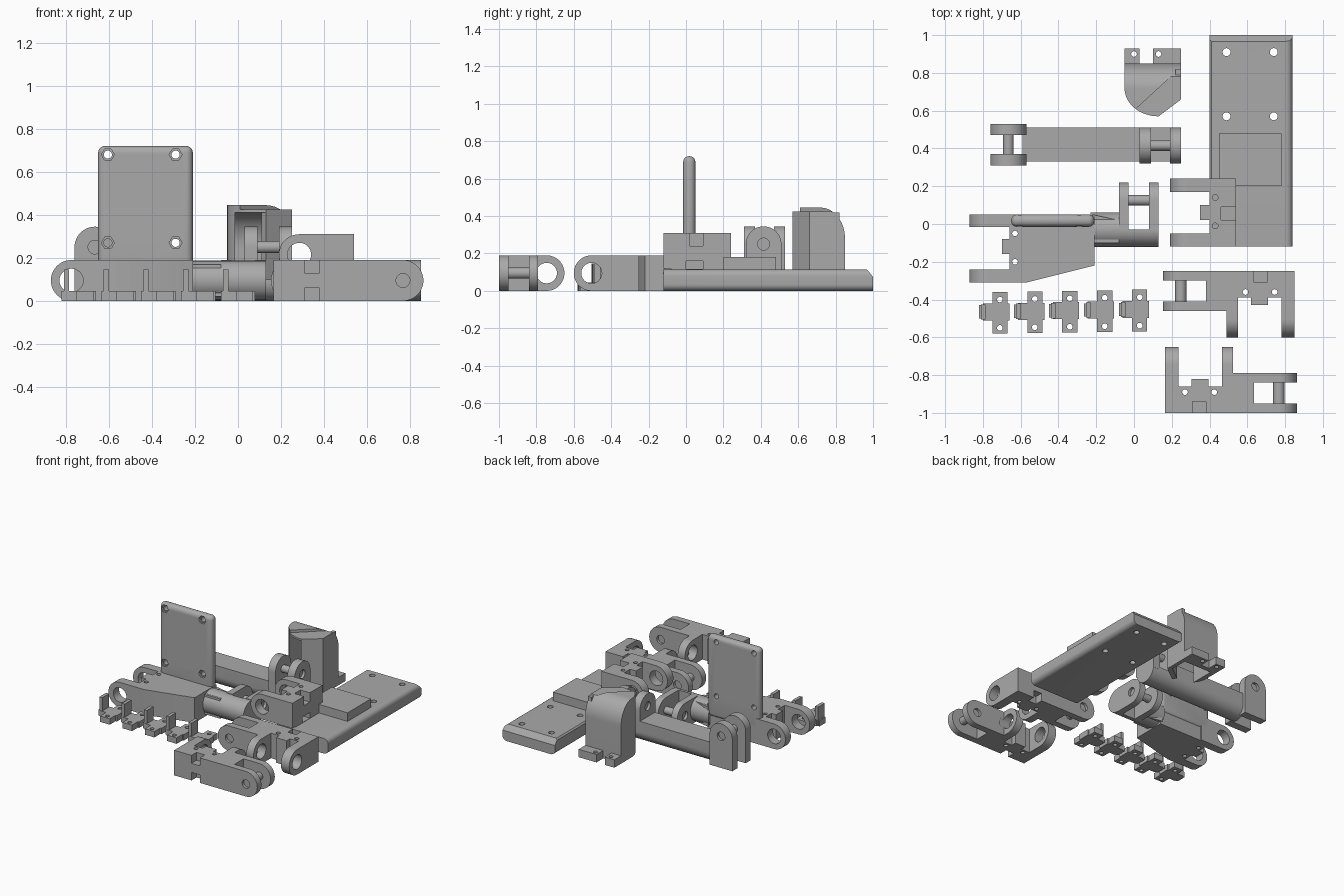
import bpy, bmesh, math
from mathutils import Vector

cube = bpy.data.objects.get("Cube")
if cube:
    bpy.data.objects.remove(cube)

grey = bpy.data.materials.new("plain_grey")
grey.use_nodes = True
colour = (0.4, 0.4, 0.4, 1)
grey.diffuse_color = colour
grey.node_tree.nodes["Principled BSDF"].inputs["Base Color"].default_value = colour


def prism(axis, pts, lo, hi):
    """Extrude a 2D outline along an axis; outline uses the other two axes in order."""
    place = {"x": lambda u, v, w: (w, u, v),
             "y": lambda u, v, w: (u, w, v),
             "z": lambda u, v, w: (u, v, w)}[axis]
    bm = bmesh.new()
    face = bm.faces.new([bm.verts.new(place(u, v, lo)) for u, v in pts])
    new = bmesh.ops.extrude_face_region(bm, geom=[face])["geom"]
    shift = Vector(place(0, 0, hi - lo))
    bmesh.ops.translate(bm, vec=shift, verts=[g for g in new if isinstance(g, bmesh.types.BMVert)])
    bmesh.ops.recalc_face_normals(bm, faces=bm.faces)
    return bm


def box(x0, x1, y0, y1, z0, z1, bevel=0):
    bm = prism("z", [(x0, y0), (x1, y0), (x1, y1), (x0, y1)], z0, z1)
    if bevel:
        bmesh.ops.bevel(bm, geom=bm.edges[:], offset=bevel, segments=5, profile=0.5, affect="EDGES")
    return bm


def arc(c, rx, ry, a0, a1, n=16):
    angles = [math.radians(a0 + (a1 - a0) * i / n) for i in range(n + 1)]
    return [(c[0] + rx * math.cos(a), c[1] + ry * math.sin(a)) for a in angles]


def rod(axis, c, r, lo, hi, n=32):
    return prism(axis, arc(c, r, r, 0, 360, n)[:-1], lo, hi)


def lug(axis, c, length, lo, hi, angle=0, r=0.095):
    """Plate with one round end at c and a straight stem towards angle."""
    pts = arc(c, r, r, angle + 90, angle + 270, 24)
    a = math.radians(angle)
    step = Vector((math.cos(a), math.sin(a))) * length
    pts += [Vector(pts[-1]) + step, Vector(pts[0]) + step]
    return prism(axis, pts, lo, hi)


def part(name, solids, cuts=(), keep=()):
    """Join solids, subtract cuts, intersect with keep, and bake one object."""
    helpers = []

    def mesh_object(bm):
        me = bpy.data.meshes.new(name)
        bm.to_mesh(me)
        bm.free()
        ob = bpy.data.objects.new(name + "_piece", me)
        bpy.context.collection.objects.link(ob)
        ob.hide_render = True
        helpers.append(ob)
        return ob

    base = mesh_object(solids[0])
    jobs = [("INTERSECT", b) for b in keep] + [("UNION", b) for b in solids[1:]]
    jobs += [("DIFFERENCE", b) for b in cuts]
    for kind, bm in jobs:
        mod = base.modifiers.new(kind, "BOOLEAN")
        mod.operation = kind
        mod.solver = "EXACT"
        mod.object = mesh_object(bm)
    deps = bpy.context.evaluated_depsgraph_get()
    me = bpy.data.meshes.new_from_object(base.evaluated_get(deps))
    me.name = name
    for h in helpers:
        bpy.data.objects.remove(h)
    me.materials.clear()
    me.materials.append(grey)
    ob = bpy.data.objects.new(name, me)
    bpy.context.collection.objects.link(ob)
    bpy.ops.object.select_all(action="DESELECT")
    ob.select_set(True)
    bpy.context.view_layer.objects.active = ob
    bpy.ops.object.shade_smooth_by_angle(angle=math.radians(30))
    return ob


def copy_of(ob, name, location, turn=0):
    new = bpy.data.objects.new(name, ob.data)
    bpy.context.collection.objects.link(new)
    new.location = location
    new.rotation_euler.z = turn


def recesses(axis, c, lo, hi, r=0.032, depth=0.02):
    return [rod(axis, c, r, lo - 0.05, lo + depth), rod(axis, c, r, hi - depth, hi + 0.05)]


def screw_holes(points):
    return [rod("z", p, 0.015, -0.1, 0.5, 16) for p in points]


# Base plate with raised block and hinge bracket
r = 0.035
x0, x1, z1 = 0.40, 0.84, 0.115
outline = (arc((x0 + r, r), r, r, 180, 270, 6) + arc((x1 - r, r), r, r, 270, 360, 6)
           + arc((x1 - r, z1 - r), r, r, 0, 90, 6) + [(x0 + 0.01, z1), (x0, z1 - 0.01)])
part("base_plate",
     [prism("y", outline, -0.12, 1.0), box(0.45, 0.78, 0.20, 0.48, 0.05, 0.18)],
     [prism("x", [(0.955, 0.13), (1.02, 0.05), (1.02, 0.13)], 0.3, 0.9)]
     + [rod("z", (x, y), 0.021, -0.1, 0.3, 20) for x in (0.49, 0.74) for y in (0.57, 0.91)])
hinge = (0.285, 0.215)
part("base_bracket",
     [box(0.40, 0.54, -0.08, 0.20, 0.10, 0.31), box(0.35, 0.42, 0.02, 0.10, 0.12, 0.31),
      lug("y", hinge, 0.255, -0.12, -0.05), lug("y", hinge, 0.255, 0.17, 0.24)],
     [rod("y", hinge, 0.055, -0.3, 0.4), box(0.46, 0.6, 0.02, 0.09, 0.24, 0.4),
      box(0.46, 0.6, 0.0, 0.09, 0.118, 0.16)] + screw_holes([(0.43, 0.14), (0.43, -0.01)]))

# Forearm: tapered body, large fork, round neck and small fork
hinge, tip = (-0.775, 0.095), (0.125, 0.095)
body = [(-0.66, 0.04), (-0.66, -0.30), (-0.57, -0.31), (-0.21, -0.22), (-0.21, 0.04)]
part("forearm",
     [prism("z", body, 0, 0.19), box(-0.70, -0.64, -0.16, -0.08, 0, 0.19),
      lug("y", hinge, 0.2, -0.31, -0.24), lug("y", hinge, 0.2, -0.015, 0.05),
      prism("z", [(-0.22, 0.05), (-0.22, -0.1), (-0.08, -0.1), (-0.08, 0.02)], 0.02, 0.17),
      rod("x", (-0.03, 0.095), 0.092, -0.23, 0.13),
      lug("x", tip, 0.15, -0.08, -0.03, 180), lug("x", tip, 0.15, 0.08, 0.13, 180)],
     [rod("y", hinge, 0.055, -0.4, 0.2), box(-0.03, 0.08, -0.03, 0.3, -0.1, 0.3)]
     + recesses("x", tip, -0.08, 0.13) + screw_holes([(-0.63, -0.05), (-0.63, -0.2)]))
part("forearm_pin", [rod("x", tip, 0.028, -0.05, 0.10)])

# Upright mounting plate with hexagonal screw seats
corners = [(x, z) for x in (-0.605, -0.29) for z in (0.27, 0.68)]
part("mounting_plate", [box(-0.65, -0.21, -0.015, 0.05, 0.10, 0.72, 0.03)],
     [rod("y", c, 0.019, -0.2, 0.2, 20) for c in corners]
     + [rod("y", c, 0.03, -0.2, 0.0, 6) for c in corners])

# Upper arm: trough-shaped beam with a crossed fork at each end
left, right = (-0.665, 0.25), (0.415, 0.25)
beam = arc((0.42, 0.09), 0.09, 0.09, 180, 360, 20) + [(0.51, 0.17), (0.33, 0.17)]
part("upper_arm",
     [prism("x", beam, -0.59, 0.25),
      lug("y", left, 0.24, 0.31, 0.37, 270), lug("y", left, 0.24, 0.47, 0.53, 270),
      lug("x", right, 0.17, 0.03, 0.09, 270), lug("x", right, 0.17, 0.19, 0.25, 270)],
     [box(0.09, 0.19, 0.2, 0.6, 0.1, 0.5)]
     + recesses("y", left, 0.31, 0.53) + recesses("x", right, 0.03, 0.25))
part("upper_arm_left_pin", [rod("y", left, 0.028, 0.35, 0.49)])
part("upper_arm_right_pin", [rod("x", right, 0.028, 0.07, 0.21)])

# Curved guard: hooded shell, trimmed in plan, with two feet


def hood(inset):
    top, back = 0.445 - inset, 0.85 - inset
    return arc((back - 0.13, top - 0.165), 0.13, 0.165, 0, 90) + [(0.4, top), (0.4, -inset), (back, -inset)]


plan = arc((0.13, 0.72), 0.18, 0.15, 180, 270) + [(0.25, 0.66), (0.25, 0.9), (-0.05, 0.9)]
part("guard_shell", [prism("x", hood(0), -0.1, 0.3)],
     [prism("x", hood(0.035), -0.015, 0.4),
      prism("z", [(0.0, 0.4), (0.0, 0.6), (0.26, 0.84), (0.4, 0.4)], 0.425, 0.6)],
     [prism("z", plan, -0.1, 0.6)])
part("guard_wall", [prism("z", [(0.13, 0.57), (0.25, 0.66), (0.25, 0.82), (0.22, 0.82),
                                (0.22, 0.68), (0.11, 0.6)], 0, 0.42)])
part("guard_feet", [box(-0.05, 0.03, 0.83, 0.93, 0, 0.06), box(0.10, 0.25, 0.83, 0.93, 0, 0.06)],
     screw_holes([(0.0, 0.9), (0.13, 0.9)]))

# Finger links: two identical pieces, the second turned half round
pin, knuckle = (0.248, 0.095), (-0.505, 0.095)
link = part("back_link",
            [box(0.38, 0.55, -0.46, -0.25, 0, 0.19), box(0.5, 0.8, -0.39, -0.25, 0, 0.19),
             box(0.62, 0.71, -0.43, -0.36, 0, 0.19),
             lug("y", pin, 0.17, -0.46, -0.41), lug("y", pin, 0.17, -0.30, -0.25),
             lug("x", knuckle, 0.255, 0.78, 0.85), lug("x", knuckle, 0.1, 0.49, 0.55)],
            [rod("x", knuckle, 0.055, 0.45, 0.9),
             box(0.635, 0.705, -0.31, -0.2, -0.1, 0.06), box(0.635, 0.705, -0.31, -0.2, 0.13, 0.3)]
            + recesses("y", pin, -0.46, -0.25) + screw_holes([(0.59, -0.36), (0.745, -0.36)]))
link_pin = part("back_link_pin", [rod("y", pin, 0.03, -0.43, -0.28)])
copy_of(link, "front_link", (1.015, -1.25, 0), math.pi)
copy_of(link_pin, "front_link_pin", (1.015, -1.25, 0), math.pi)

# Row of five small clips
clip = part("clip_1",
            [box(-0.75, -0.67, -0.58, -0.36, 0, 0.045), box(-0.80, -0.66, -0.51, -0.42, 0, 0.045),
             box(-0.82, -0.795, -0.50, -0.43, 0, 0.045), box(-0.81, -0.785, -0.505, -0.425, 0, 0.145)],
            screw_holes([(-0.71, -0.4), (-0.71, -0.55)]))
for i in range(1, 5):
    copy_of(clip, "clip_%d" % (i + 1), (0.185 * i, 0.003 * i, 0))
